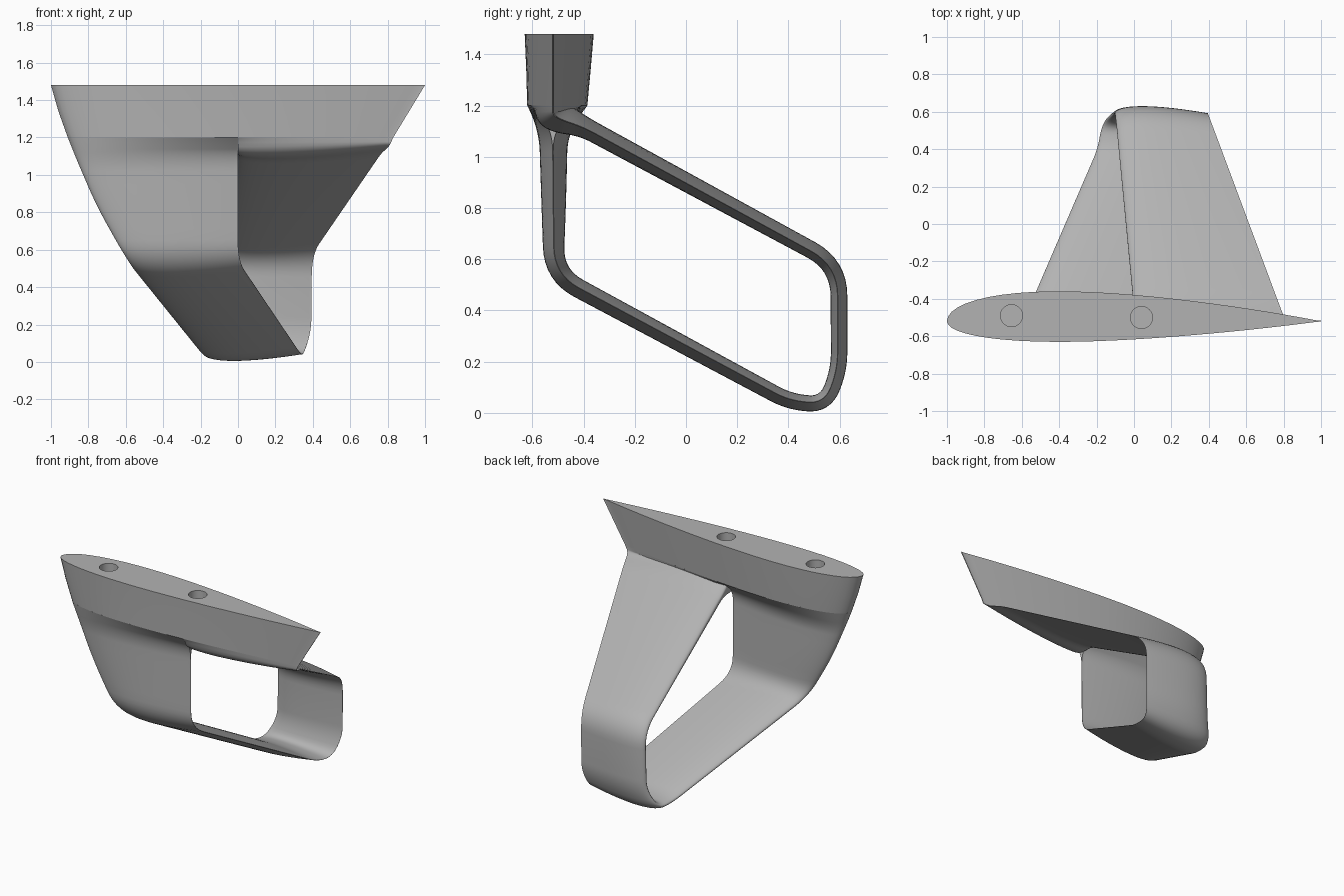
import bpy, bmesh, math
from mathutils import Vector

cube = bpy.data.objects.get("Cube")
if cube:
    bpy.data.objects.remove(cube)

grey = bpy.data.materials.new("plain_grey")
grey.use_nodes = True
colour = (0.45, 0.45, 0.45, 1)
grey.diffuse_color = colour
grey.node_tree.nodes["Principled BSDF"].inputs["Base Color"].default_value = colour

STEPS = 28
SPLIT = 0.523  # share of the chord that feeds the front strut


def foil(u):
    """Half thickness of a wing section, with a peak of one."""
    h = 2.969 * math.sqrt(u) - 1.26 * u - 3.516 * u**2 + 2.843 * u**3 - 1.036 * u**4
    return max(h, 0.02)


def ring(y, z, x0, x1, out, inn, blend, normal):
    """Closed wing section; blend turns it into the front (+) or rear (-) part."""
    us = [(1 - math.cos(math.pi * i / STEPS)) / 2 for i in range(STEPS + 1)]

    def point(u, depth):
        part = foil(u * SPLIT) if blend > 0 else foil(SPLIT + u * (1 - SPLIT))
        h = foil(u) + (part - foil(u)) * abs(blend)
        return Vector((x0 + (x1 - x0) * u, y, z)) + normal * h * depth

    return [point(u, out) for u in us] + [point(u, -inn) for u in reversed(us)]


def loft(name, rings, caps):
    bm = bmesh.new()
    rows = [[bm.verts.new(p) for p in r] for r in rings]
    for a, b in zip(rows, rows[1:]):
        for i in range(len(a)):
            j = (i + 1) % len(a)
            bm.faces.new((a[i], a[j], b[j], b[i]))
    if caps:
        bm.faces.new(rows[0])
        bm.faces.new(rows[-1])
    bmesh.ops.recalc_face_normals(bm, faces=bm.faces)
    mesh = bpy.data.meshes.new(name)
    bm.to_mesh(mesh)
    bm.free()
    mesh.materials.append(grey)
    obj = bpy.data.objects.new(name, mesh)
    bpy.context.collection.objects.link(obj)
    return obj


def smooth(obj):
    bpy.ops.object.select_all(action="DESELECT")
    obj.select_set(True)
    bpy.context.view_layer.objects.active = obj
    bpy.ops.object.shade_smooth_by_angle(angle=math.radians(35))


# Mounting block: wing section tapering downwards
back = Vector((0, 1, 0))
block = loft("mounting_block", [
    ring(-0.52, 1.48, -1, 1, 0.16, 0.11, 0, back),
    ring(-0.52, 1.34, -0.96, 0.915, 0.148, 0.104, 0, back),
    ring(-0.52, 1.2, -0.91, 0.83, 0.135, 0.1, 0, back)], True)

# Two bolt holes in the top
for x, y in ((-0.655, -0.49), (0.04, -0.5)):
    bpy.ops.mesh.primitive_cylinder_add(vertices=40, radius=0.059, depth=0.4, location=(x, y, 1.48))
    cutter = bpy.context.object
    cutter.name = "hole_cutter"
    cutter.hide_render = True
    cutter.data.materials.append(grey)
    cut = block.modifiers.new("bolt_hole", "BOOLEAN")
    cut.operation = "DIFFERENCE"
    cut.solver = "EXACT"
    cut.object = cutter
    bpy.context.view_layer.objects.active = block
    bpy.ops.object.modifier_apply(modifier=cut.name)
    bpy.data.objects.remove(cutter)
smooth(block)

# Loop strut corners: y, z, leading x, trailing x, outer, inner, blend, rounding
corners = [
    (-0.52, 1.2, -0.91, 0, 0.1, 0.135, 1, 0),
    (-0.52, 1.08, -0.862, 0, 0.053, 0.058, 0, 0.06),
    (-0.518, 0.83, -0.755, 0, 0.047, 0.05, 0, 0.12),
    (-0.515, 0.54, -0.59, 0, 0.04, 0.036, 0, 0.11),
    (0.4, 0.05, -0.195, 0.33, 0.036, 0.028, 0, 0.06),
    (0.54, 0.035, -0.17, 0.35, 0.036, 0.026, 0, 0.07),
    (0.592, 0.17, -0.11, 0.392, 0.038, 0.026, 0, 0.07),
    (0.592, 0.575, -0.1, 0.395, 0.038, 0.028, 0, 0.12),
    (-0.4, 1.115, -0.005, 0.765, 0.045, 0.04, -0.2, 0.05),
    (-0.52, 1.155, 0, 0.81, 0.1, 0.075, -0.8, 0.06),
    (-0.52, 1.2, 0, 0.83, 0.135, 0.1, -1, 0),
]


def mix(a, b, t):
    return [p + (q - p) * t for p, q in zip(a, b)]


# Round every corner with a short curve that blends all the section values
path = [list(corners[0])]
for before, here, after in zip(corners, corners[1:], corners[2:]):
    ends = []
    for other in (before, after):
        length = math.hypot(other[0] - here[0], other[1] - here[1])
        ends.append(mix(here, other, min(here[-1] / length, 0.48)))
    for i in range(9):
        t = i / 8
        path.append(mix(mix(ends[0], here, t), mix(here, ends[1], t), t))
path.append(list(corners[-1]))

sections = []
for i, s in enumerate(path):
    a, b = path[max(i - 1, 0)], path[min(i + 1, len(path) - 1)]
    normal = Vector((0, b[1] - a[1], a[0] - b[0])).normalized()
    sections.append(ring(*s[:7], normal))
smooth(loft("loop_strut", sections, False))
